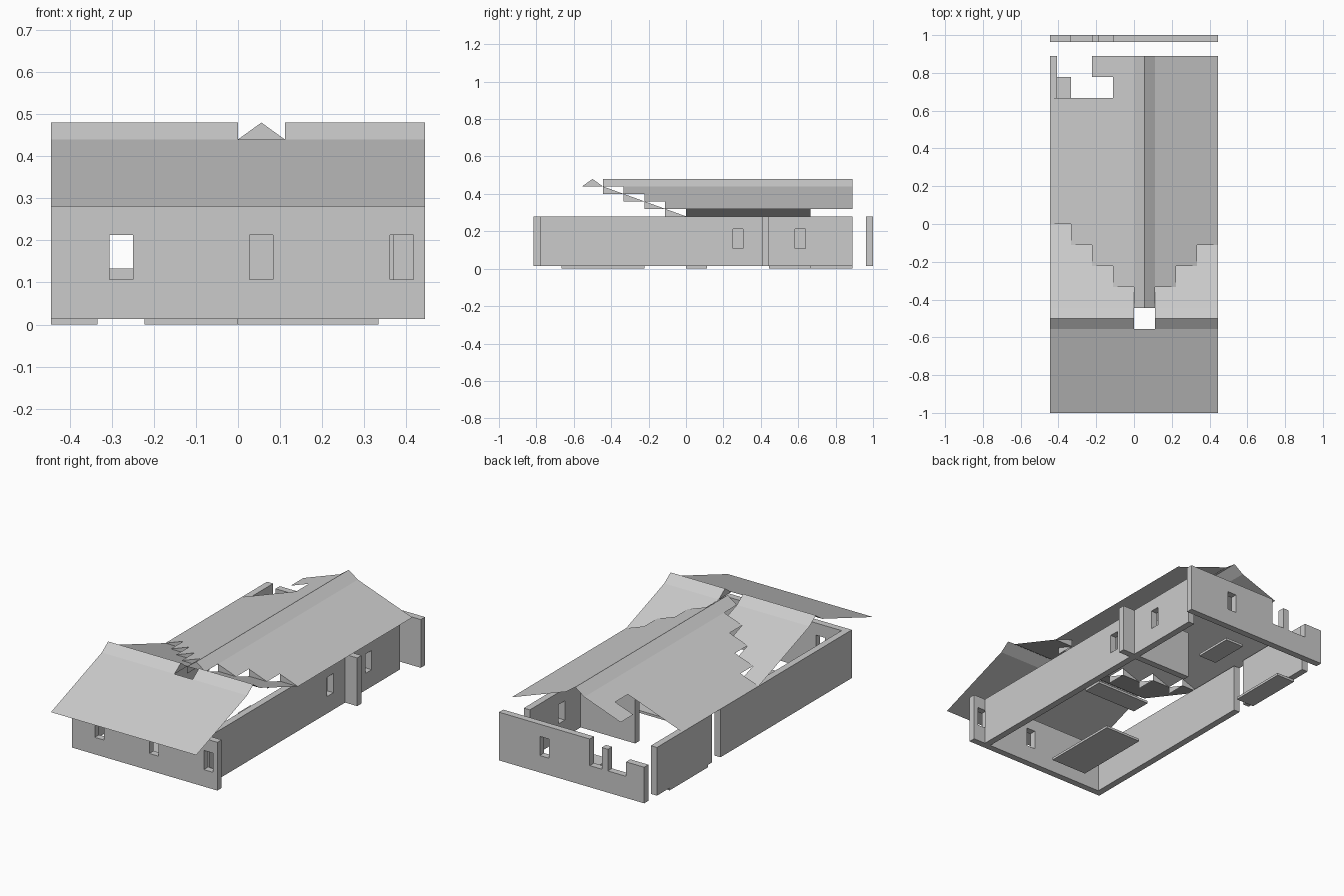
import bpy, bmesh

if "Cube" in bpy.data.objects:
    bpy.data.objects.remove(bpy.data.objects["Cube"])

U = 1 / 9            # floor grid step
T = U / 3            # wall thickness
RISE = 0.04          # roof rise per grid step
FLOOR, TOP = 0.0133, 0.28
SILL, LINTEL = 0.107, 0.213
EAVE, RIDGE = 0.44, 0.48   # foot and peak of the ridge caps

stone = bpy.data.materials.new("stone_grey")
stone.use_nodes = True
grey = (0.6, 0.6, 0.6, 1)
stone.diffuse_color = grey
stone.node_tree.nodes["Principled BSDF"].inputs["Base Color"].default_value = grey


def add_object(name, bm):
    mesh = bpy.data.meshes.new(name)
    bm.to_mesh(mesh)
    bm.free()
    mesh.materials.append(stone)
    ob = bpy.data.objects.new(name, mesh)
    bpy.context.scene.collection.objects.link(ob)
    return ob


def box(name, x, y, z):
    bm = bmesh.new()
    bmesh.ops.create_cube(bm, size=1)
    for v in bm.verts:
        v.co = [r[0] if c < 0 else r[1] for c, r in zip(v.co, (x, y, z))]
    return add_object(name, bm)


def cut(ob, x, y, z):
    """Cut a box-shaped opening out of a wall."""
    cutter = box("cutter", x, y, z)
    cutter.hide_render = True
    mod = ob.modifiers.new("opening", "BOOLEAN")
    mod.operation, mod.solver, mod.object = "DIFFERENCE", "EXACT", cutter
    deps = bpy.context.evaluated_depsgraph_get()
    result = bpy.data.meshes.new_from_object(ob.evaluated_get(deps))
    ob.modifiers.clear()
    ob.data = result
    bpy.data.objects.remove(cutter)


def sheet(name, faces):
    """Thin roof surface from a list of polygons."""
    bm = bmesh.new()
    for points in faces:
        bm.faces.new([bm.verts.new(p) for p in points])
    bmesh.ops.remove_doubles(bm, verts=bm.verts, dist=0.0001)
    return add_object(name, bm)


# Walls
walls_z = (FLOOR, TOP)
front_wall = box("front_wall", (-4 * U, 4 * U), (-7 * U - T, -7 * U), walls_z)
left_wall = box("left_wall", (3 * U, 3 * U + T), (-7 * U, 8 * U), walls_z)
back_wall = box("back_wall", (-4 * U, 4 * U), (9 * U - T, 9 * U), walls_z)
box("cross_wall", (0, 4 * U), (4 * U - T, 4 * U), walls_z)
box("right_wall_front", (-4 * U, -4 * U + T), (-7 * U, 3 * U), walls_z)
box("right_wall_back", (-4 * U, -4 * U + T), (4 * U - T, 8 * U), walls_z)

# Window openings
half = U / 4
for c in (-2.5 * U, 0.5 * U, 3.5 * U):
    cut(front_wall, (c - half, c + half), (-8 * U, -6.9 * U), (SILL, LINTEL))
for c in (2.5 * U, 5.5 * U):
    cut(left_wall, (2.9 * U, 3.5 * U), (c - half, c + half), (SILL, LINTEL))
cut(back_wall, (1.5 * U - half, 1.5 * U + half), (8.5 * U, 9.5 * U), (SILL, LINTEL))

# Broken top of the back wall
for x0, x1, height in ((-5 * U, -3 * U, 0.213), (-3 * U, -2 * U, 0.133),
                       (-2 * U, -2 * U + T, 0.253), (-2 * U + T, -U, 0.133)):
    cut(back_wall, (x0, x1), (8.5 * U, 9.5 * U), (height, 0.4))

# Floor slabs
for name, x0, x1, y0, y1 in (("front_floor", -2, 0, -6, -2), ("middle_floor", 0, 3, 0, 1),
                             ("back_floor", 0, 1, 6, 8), ("right_floor", -4, -3, 4, 7)):
    box(name, (x0 * U, x1 * U), (y0 * U, y1 * U), (0, FLOOR))

# Long roof: one strip per grid column, starting in steps along the valley
right_ends = (8, 8, 6, 6)
for name, foot, sign, count in (("right", 0, -1, 4), ("left", U, 1, 3)):
    slope, infill = [], []
    for i in range(count):
        xa, xb = foot + sign * i * U, foot + sign * (i + 1) * U
        za, zb = EAVE - RISE * i, EAVE - RISE * (i + 1)
        start = (i - 3) * U
        end = right_ends[i] * U if sign < 0 else 8 * U
        # the second right-hand strip survives only at the gable
        strips = [(start, end)]
        if sign < 0 and i == 1:
            strips = [(start, 6 * U), (7 * U, 8 * U)]
        for y0, y1 in strips:
            quad = [(xa, y0, za), (xa, y1, za), (xb, y1, zb), (xb, y0, zb)]
            slope.append(quad if sign > 0 else quad[::-1])
            if sign > 0:
                slope[-1].reverse()
        for q in slope[-len(strips):]:
            q.reverse()
        infill.append([(xa, start, za), (xa, start, zb), (xb, start, zb)])
    peak = [(foot, -4 * U, EAVE), (foot, 8 * U, EAVE),
            (U / 2, 8 * U, RIDGE), (U / 2, -4 * U, RIDGE)]
    slope.append(peak)
    roof = sheet("long_roof_" + name, slope)
    # all roof faces look upwards
    for p in roof.data.polygons:
        if p.normal.z < 0:
            p.flip()
    sheet("long_roof_infill_" + name, infill)
sheet("long_ridge_gable", [[(0, -4 * U, EAVE), (U, -4 * U, EAVE), (U / 2, -4 * U, RIDGE)]])

# Front roof: full front slope
sheet("front_roof_slope", [[(-4 * U, -9 * U, TOP), (4 * U, -9 * U, TOP),
                            (4 * U, -5 * U, EAVE), (-4 * U, -5 * U, EAVE)]])

# Front roof: ridge caps, stepped back slopes and their infill on each side
for name, inner, sign, count in (("right", 0, -1, 4), ("left", U, 1, 3)):
    outer = sign * 4 * U
    slope, infill = [], []
    profile = [(-5 * U, EAVE), (-4.5 * U, RIDGE), (-4 * U, EAVE)]
    profile += [((i - 3) * U, EAVE - RISE * (i + 1)) for i in range(count)]
    for k in range(len(profile) - 1):
        (ya, za), (yb, zb) = profile[k], profile[k + 1]
        x = inner + sign * max(0, k - 2) * U
        lo, hi = min(x, outer), max(x, outer)
        slope.append([(lo, ya, za), (hi, ya, za), (hi, yb, zb), (lo, yb, zb)])
        if k >= 2:
            infill.append([(x, ya, za), (x, ya, zb), (x, yb, zb)])
    infill.append([(inner, y, z) for y, z in profile[:3]])
    sheet("front_roof_back_" + name, slope)
    sheet("front_roof_infill_" + name, infill)
